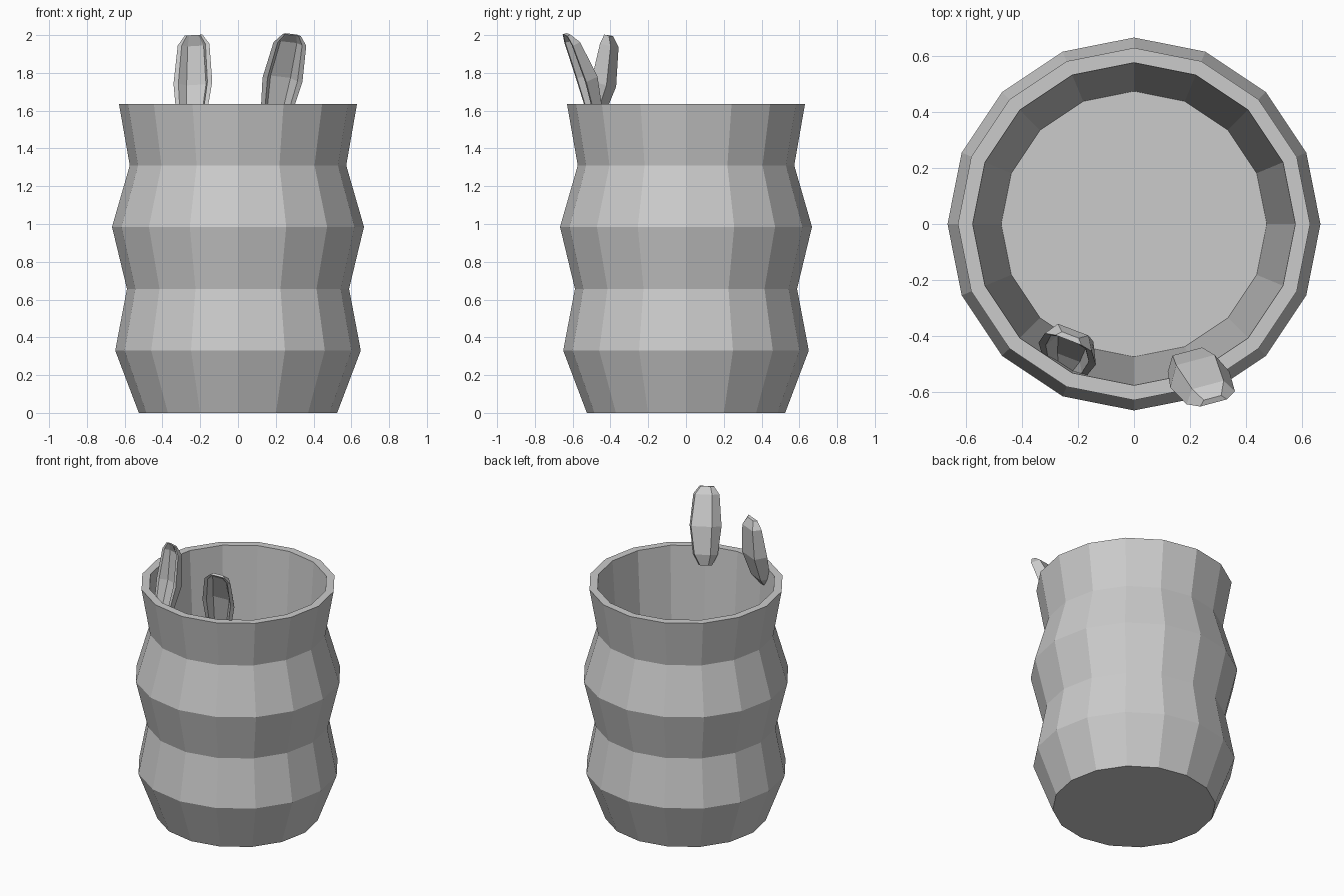
import bpy, bmesh, math
from mathutils import Vector

cube = bpy.data.objects.get("Cube")
if cube:
    bpy.data.objects.remove(cube, do_unlink=True)

# Single grey clay material
grey = bpy.data.materials.new("plain_grey")
grey.use_nodes = True
colour = (0.6, 0.6, 0.6, 1.0)
grey.diffuse_color = colour
grey.node_tree.nodes["Principled BSDF"].inputs["Base Color"].default_value = colour


def loft(name, rings):
    """Skin a list of equal-length closed rings and cap both ends."""
    bm = bmesh.new()
    loops = [[bm.verts.new(p) for p in ring] for ring in rings]
    for a, b in zip(loops, loops[1:]):
        for i in range(len(a)):
            j = (i + 1) % len(a)
            bm.faces.new((a[i], a[j], b[j], b[i]))
    bm.faces.new(loops[0][::-1])
    bm.faces.new(loops[-1])
    bmesh.ops.recalc_face_normals(bm, faces=bm.faces[:])
    mesh = bpy.data.meshes.new(name)
    bm.to_mesh(mesh)
    bm.free()
    mesh.materials.append(grey)
    obj = bpy.data.objects.new(name, mesh)
    bpy.context.collection.objects.link(obj)
    return obj


def circle(radius, z, sides=16):
    step = math.tau / sides
    return [(radius * math.cos(i * step), radius * math.sin(i * step), z)
            for i in range(sides)]


# Pot: pleated outer wall, flat rim, plain tapered inside and floor
pot_profile = [(0.525, 0), (0.65, 0.33), (0.588, 0.657), (0.667, 0.985),
               (0.573, 1.31), (0.63, 1.635), (0.577, 1.635), (0.475, 0.06)]
loft("pot", [circle(r, z) for r, z in pot_profile])


# Scoops: hollow leaf-shaped bowls leaning on the rim
# station: position along length, half width, depth, hollow depth
stations = [(0, 0.045, 0.025, 0), (0.14, 0.085, 0.055, 0.035),
            (0.5, 0.11, 0.075, 0.05), (0.9, 0.09, 0.05, 0.03),
            (1, 0.05, 0.02, 0)]


def scoop(name, bottom, top, side):
    bottom, top = Vector(bottom), Vector(top)
    along = (top - bottom).normalized()
    side = Vector(side)
    side = (side - along * side.dot(along)).normalized()
    back = along.cross(side)
    rings = []
    for s, w, depth, hollow in stations:
        centre = bottom.lerp(top, s) + back * 0.04 * s * (1 - s)
        half = [(w, 0), (0.65 * w, depth)]
        inner = [(0.5 * w, hollow), (0.75 * w, 0)]
        section = ([(-x, d) for x, d in half] + half[::-1]
                   + inner[::-1] + [(-x, d) for x, d in inner])
        rings.append([centre + side * x + back * d for x, d in section])
    loft(name, rings)


scoop("left_scoop", (0.19, -0.49, 1.52), (0.285, -0.64, 2.0), (0.97, 0.22, 0))
scoop("right_scoop", (-0.25, -0.53, 1.5), (-0.235, -0.415, 2.0), (0.93, -0.37, 0))
